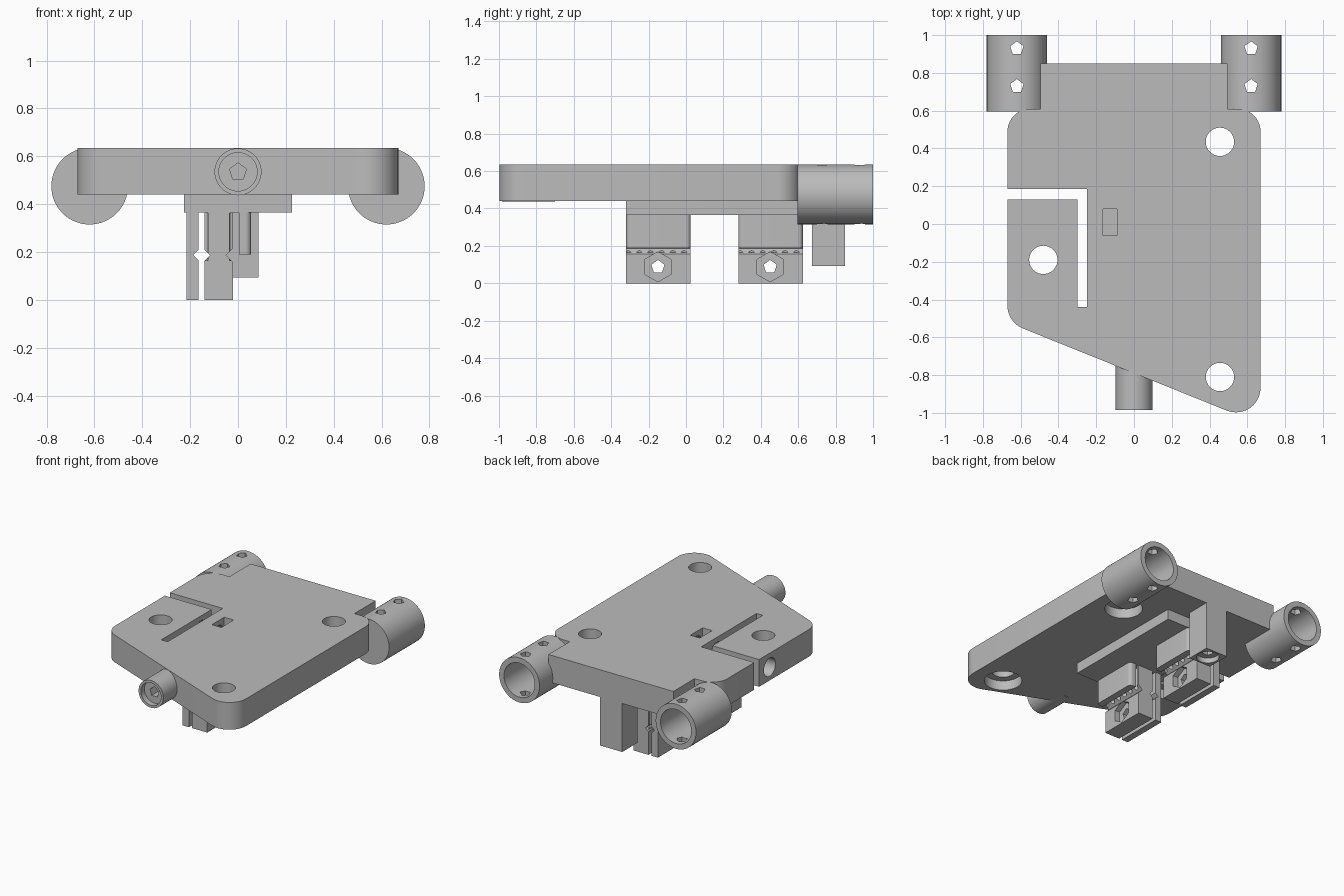
import bpy, bmesh, math
from mathutils import Vector

if "Cube" in bpy.data.objects:
    bpy.data.objects.remove(bpy.data.objects["Cube"], do_unlink=True)

grey = bpy.data.materials.new("plain grey")
grey.use_nodes = True
tone = (0.5, 0.5, 0.5, 1)
grey.diffuse_color = tone
grey.node_tree.nodes["Principled BSDF"].inputs["Base Color"].default_value = tone


def prism(name, pts, axis, lo, hi):
    """Extrude a 2D outline along an axis."""
    place = {"x": lambda a, b, t: (t, a, b),
             "y": lambda a, b, t: (a, t, b),
             "z": lambda a, b, t: (a, b, t)}[axis]
    bm = bmesh.new()
    face = bm.faces.new([bm.verts.new(place(a, b, lo)) for a, b in pts])
    top = bmesh.ops.extrude_face_region(bm, geom=[face])["geom"]
    shift = Vector(place(0, 0, hi - lo))
    bmesh.ops.translate(bm, verts=[g for g in top if isinstance(g, bmesh.types.BMVert)], vec=shift)
    bmesh.ops.recalc_face_normals(bm, faces=bm.faces)
    mesh = bpy.data.meshes.new(name)
    bm.to_mesh(mesh)
    bm.free()
    mesh.materials.append(grey)
    obj = bpy.data.objects.new(name, mesh)
    bpy.context.collection.objects.link(obj)
    return obj


def rect(a0, a1, b0, b1):
    return [(a0, b0), (a1, b0), (a1, b1), (a0, b1)]


def ngon(a, b, r, sides=48):
    """Regular polygon with one corner pointing up."""
    return [(a + r * math.sin(2 * math.pi * i / sides),
             b + r * math.cos(2 * math.pi * i / sides)) for i in range(sides)]


def rounded(corners, steps=10):
    """Outline from (a, b, radius) corners."""
    out = []
    for i, (a, b, r) in enumerate(corners):
        p = Vector((a, b))
        if r == 0:
            out.append((a, b))
            continue
        u = (Vector(corners[i - 1][:2]) - p).normalized()
        v = (Vector(corners[(i + 1) % len(corners)][:2]) - p).normalized()
        half = u.angle(v) / 2
        centre = p + (u + v).normalized() * r / math.sin(half)
        s = p + u * r / math.tan(half) - centre
        e = p + v * r / math.tan(half) - centre
        for k in range(steps + 1):
            out.append(tuple(centre + s.slerp(e, k / steps).normalized() * r))
    return out


def cut(obj, *cutters):
    """Subtract the cutters and throw them away."""
    for c in cutters:
        mod = obj.modifiers.new("cut", "BOOLEAN")
        mod.operation, mod.solver, mod.object = "DIFFERENCE", "EXACT", c
    deps = bpy.context.evaluated_depsgraph_get()
    mesh = bpy.data.meshes.new_from_object(obj.evaluated_get(deps))
    obj.modifiers.clear()
    obj.data = mesh
    for c in cutters:
        bpy.data.objects.remove(c, do_unlink=True)


def smooth(obj):
    bpy.ops.object.select_all(action="DESELECT")
    obj.select_set(True)
    bpy.context.view_layer.objects.active = obj
    bpy.ops.object.shade_smooth_by_angle(angle=math.radians(30))


BOTTOM, TOP = 0.44, 0.635
MID = 0.535

# Carriage plate with its flexing arm, screw holes and nut trap
plate = prism("carriage_plate", rounded([
    (-0.67, 0.61, 0.12), (-0.67, -0.52, 0.13), (0.67, -1.06, 0.13), (0.67, 0.61, 0.12),
    (0.495, 0.61, 0), (0.495, 0.85, 0), (-0.495, 0.85, 0), (-0.495, 0.61, 0)]), "z", BOTTOM, TOP)
cutters = [
    prism("slot", [(-0.8, 0.13), (-0.3, 0.13), (-0.3, -0.44), (-0.25, -0.44),
                   (-0.25, 0.185), (-0.8, 0.185)], "z", 0.3, 0.8),
    prism("nut_trap", rect(-0.165, -0.09, -0.06, 0.08), "z", 0.45, 0.8),
    prism("clamp_bore", ngon(0.01, MID, 0.065), "x", -0.8, -0.05)]
for x, y in [(0.455, 0.435), (0.455, -0.81), (-0.48, -0.19)]:
    cutters.append(prism("hole", ngon(x, y, 0.075), "z", 0.3, 0.8))
    cutters.append(prism("counterbore", ngon(x, y, 0.125), "z", 0.3, 0.51))
cut(plate, *cutters)
smooth(plate)

# Rear bearing tubes, closed at the front, with pinholes through both walls
for side, x in (("left", 0.62), ("right", -0.62)):
    tube = prism(side + "_rear_tube", ngon(x, 0.475, 0.16, 64), "y", 0.595, 1.0)
    cut(tube, prism("bore", ngon(x, 0.475, 0.122), "y", 0.64, 1.2),
        *[prism("pinhole", ngon(x, y, 0.037, 5), "z", 0.2, 0.8) for y in (0.73, 0.93)])
    smooth(tube)

# Front peg with a recessed end and five-sided socket
peg = prism("front_peg", ngon(0, MID, 0.098), "y", -0.985, -0.7)
cut(peg, prism("recess", ngon(0, MID, 0.08), "y", -1.2, -0.945),
    prism("socket", ngon(0, MID, 0.037, 5), "y", -1.2, -0.8))
smooth(peg)

# Mounting pad under the plate
prism("mounting_pad", rect(-0.225, 0.225, -0.32, 0.62), "z", 0.365, BOTTOM)

# Rear stop block with a screw socket underneath
stop = prism("stop_block", rect(-0.09, 0.085, 0.675, 0.85), "z", 0.093, BOTTOM)
cut(stop, prism("recess", ngon(0, 0.762, 0.075), "z", 0, 0.13),
    prism("socket", ngon(0, 0.762, 0.037, 5), "z", 0, 0.3))
smooth(stop)

# Belt clamps: thin outer jaw, toothed middle block and short inner guard
ROOF = 0.366
for label, y0 in (("front", -0.32), ("rear", 0.28)):
    y1, yc = y0 + 0.345, y0 + 0.17
    jaw = prism(label + "_clamp_jaw", rect(-0.215, -0.165, y0, y1), "z", 0, ROOF)
    block = prism(label + "_clamp_block", rect(-0.14, -0.02, y0, y1), "z", 0, ROOF)
    for part in (jaw, block):
        cut(part, prism("belt_notch", ngon(-0.152, 0.187, 0.035, 4), "y", y0 - 1, y1 + 1),
            prism("bolt_hole", ngon(yc, 0.088, 0.037, 5), "x", -1, 1))
    grooves = [prism("tooth", ngon(x, y0 + 0.01 + 0.06 * k, 0.018, 12), "z", 0.165, 0.364)
               for x in (-0.14, -0.02) for k in range(6)]
    cut(block, prism("side_notch", ngon(-0.015, 0.187, 0.035, 4), "y", y0 - 1, y1 + 1),
        prism("nut_pocket", ngon(yc, 0.088, 0.08, 6), "x", -0.06, 1), *grooves)
    guard = prism(label + "_belt_guard", rounded([
        (0.005, y0, 0), (0.055, y0, 0.025), (0.055, y1, 0.025), (0.005, y1, 0)]), "z", 0.19, ROOF)
    smooth(guard)
